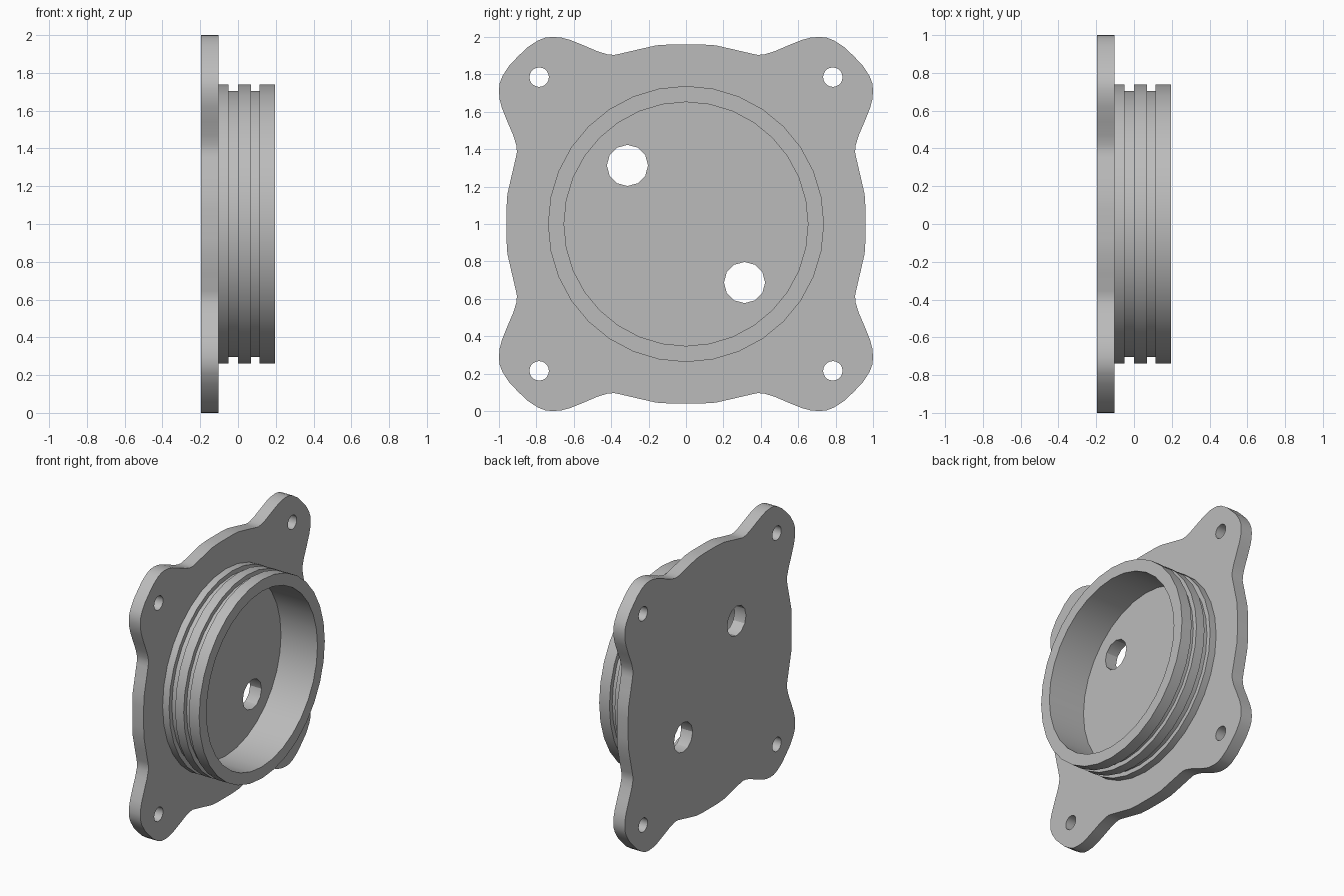
import bpy, bmesh, math
from mathutils import Matrix, Vector

if "Cube" in bpy.data.objects:
    bpy.data.objects.remove(bpy.data.objects["Cube"])

BACK, FACE, RIM = -0.197, -0.103, 0.197   # x of plate back, plate face, collar rim

grey = bpy.data.materials.new("light grey metal")
grey.use_nodes = True
colour = (0.5, 0.5, 0.5, 1)
grey.diffuse_color = colour
grey.node_tree.nodes["Principled BSDF"].inputs["Base Color"].default_value = colour


def make_object(name, bm):
    bmesh.ops.recalc_face_normals(bm, faces=bm.faces)
    mesh = bpy.data.meshes.new(name)
    bm.to_mesh(mesh)
    bm.free()
    mesh.materials.append(grey)
    obj = bpy.data.objects.new(name, mesh)
    bpy.context.collection.objects.link(obj)
    return obj


def activate(obj):
    bpy.ops.object.select_all(action='DESELECT')
    obj.select_set(True)
    bpy.context.view_layer.objects.active = obj


def smooth(obj):
    activate(obj)
    bpy.ops.object.shade_smooth_by_angle(angle=math.radians(30))


# Flange outline: half of one side, mirrored over the diagonal, then turned four times
half = [(0, 0.96), (0.08, 0.96), (0.16, 0.955), (0.26, 0.932), (0.355, 0.91),
        (0.385, 0.904), (0.42, 0.907), (0.47, 0.922), (0.54, 0.952), (0.62, 0.984),
        (0.665, 0.996), (0.71, 1.0), (0.75, 0.997), (0.79, 0.982), (0.85, 0.943)]
quarter = half + [(0.897, 0.897)] + [(b, a) for a, b in reversed(half[1:])]
outline = []
for k in range(4):
    turn = Matrix.Rotation(-k * math.pi / 2, 2)
    outline += [turn @ Vector(p) for p in quarter]

bm = bmesh.new()
base = bm.faces.new([bm.verts.new((BACK, p.x, p.y + 1)) for p in outline])
extruded = bmesh.ops.extrude_face_region(bm, geom=[base])["geom"]
bmesh.ops.translate(bm, vec=(FACE - BACK, 0, 0),
                    verts=[g for g in extruded if isinstance(g, bmesh.types.BMVert)])
flange = make_object("mounting_flange", bm)

# Four bolt holes and two port holes
holes = [(sy * 0.785, sz * 0.785, 0.052, 20) for sy in (-1, 1) for sz in (-1, 1)]
holes += [(-0.313, 0.313, 0.11, 12), (0.313, -0.313, 0.11, 12)]
bm = bmesh.new()
for y, z, radius, sides in holes:
    place = Matrix.Translation((BACK, y, z + 1)) @ Matrix.Rotation(math.pi / 2, 4, 'Y')
    bmesh.ops.create_cone(bm, cap_ends=True, segments=sides, radius1=radius,
                          radius2=radius, depth=0.5, matrix=place)
cutter = make_object("hole_cutter", bm)
cutter.hide_render = True
cut = flange.modifiers.new("holes", 'BOOLEAN')
cut.operation = 'DIFFERENCE'
cut.solver = 'EXACT'
cut.object = cutter
activate(flange)
bpy.ops.object.modifier_apply(modifier=cut.name)
bpy.data.objects.remove(cutter)
smooth(flange)

# Grooved collar: lathed profile of (x, radius), open where it meets the flange
OUTER, GROOVE, BORE, SIDES = 0.738, 0.705, 0.652, 32
profile = [(FACE, OUTER), (-0.05, OUTER), (-0.05, GROOVE), (0, GROOVE), (0, OUTER),
           (0.07, OUTER), (0.07, GROOVE), (0.113, GROOVE), (0.113, OUTER),
           (RIM, OUTER), (RIM, BORE), (FACE, BORE)]
bm = bmesh.new()
rings = []
for i in range(SIDES):
    a = 2 * math.pi * i / SIDES
    rings.append([bm.verts.new((x, r * math.cos(a), 1 + r * math.sin(a))) for x, r in profile])
for i in range(SIDES):
    here, there = rings[i], rings[(i + 1) % SIDES]
    for j in range(len(profile) - 1):
        bm.faces.new((here[j], here[j + 1], there[j + 1], there[j]))
smooth(make_object("grooved_collar", bm))
